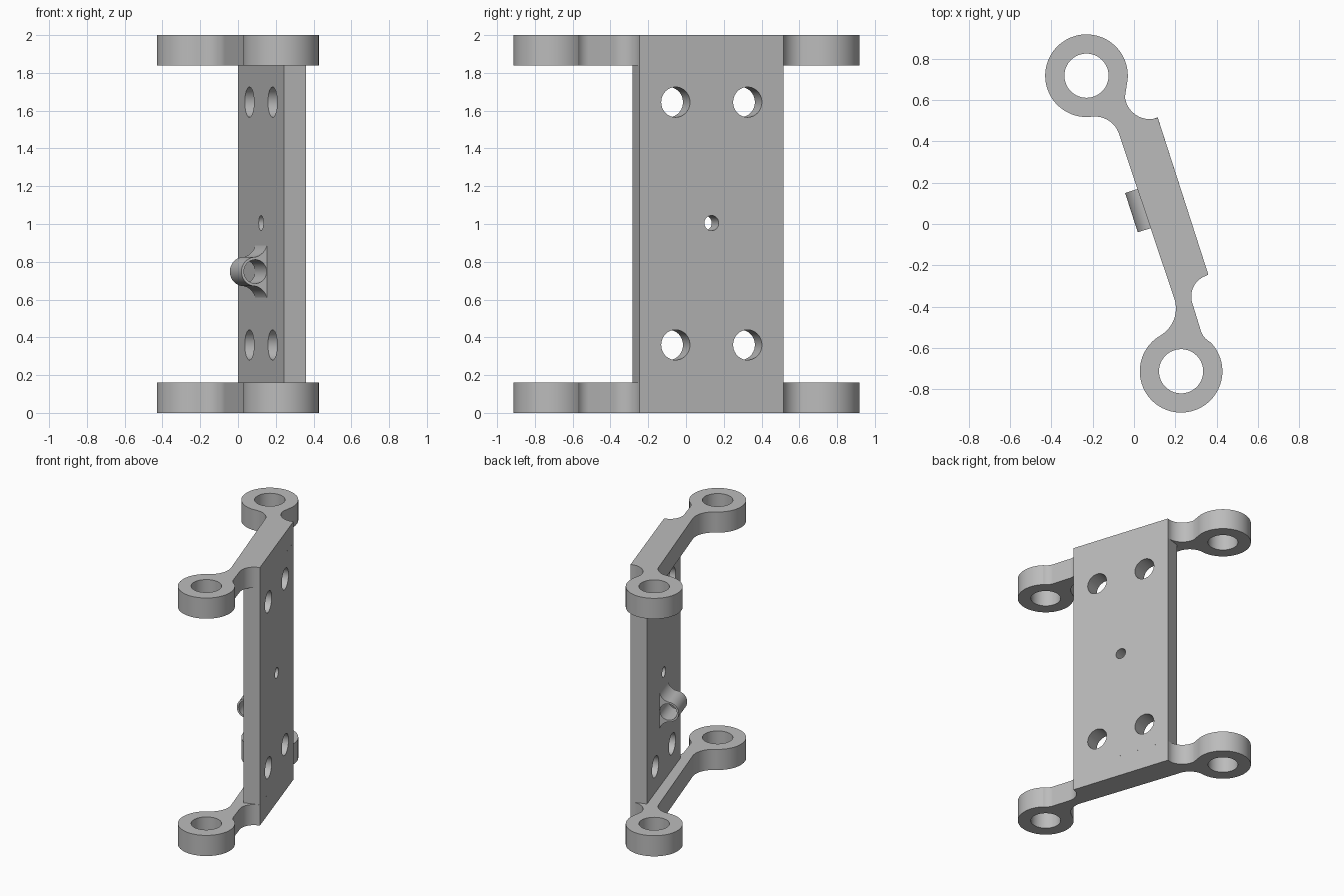
import bpy, bmesh
from math import cos, sin, radians, pi, atan2
from mathutils import Vector, Matrix

cube = bpy.data.objects.get("Cube")
if cube:
    bpy.data.objects.remove(cube, do_unlink=True)

GREY = bpy.data.materials.new("plain grey")
GREY.use_nodes = True
GREY.diffuse_color = (0.5, 0.5, 0.5, 1)
GREY.node_tree.nodes["Principled BSDF"].inputs["Base Color"].default_value = (0.5, 0.5, 0.5, 1)

# Directions of the slanted plate: along it, up, and out of its face
TILT = radians(17.85)
NORMAL = Vector((cos(TILT), sin(TILT), 0))
ALONG = Vector((-sin(TILT), cos(TILT), 0))
UP = Vector((0, 0, 1))


def frame(x_axis, y_axis, origin):
    m = Matrix((x_axis, y_axis, x_axis.cross(y_axis))).transposed().to_4x4()
    m.translation = origin
    return m


def arc(cx, cy, r, a0=0, a1=360, n=64):
    """Points on an arc given by centre, radius and degrees; a full circle by default."""
    last = n if a1 - a0 == 360 else n - 1
    angles = [radians(a0 + (a1 - a0) * i / last) for i in range(n)]
    return [(cx + r * cos(a), cy + r * sin(a)) for a in angles]


def arc3(p, q, s, n=16):
    """Points on the arc from p through q to s."""
    p, q, s = Vector(p), Vector(q), Vector(s)
    a, b = q - p, s - p
    d = 2 * (a.x * b.y - a.y * b.x)
    c = p + Vector((b.y * a.dot(a) - a.y * b.dot(b), a.x * b.dot(b) - b.x * a.dot(a))) / d
    start = atan2(p.y - c.y, p.x - c.x)
    sweep = (atan2(s.y - c.y, s.x - c.x) - start) % (2 * pi)
    if d < 0:
        sweep -= 2 * pi
    r = (p - c).length
    return [(c.x + r * cos(start + sweep * i / (n - 1)),
             c.y + r * sin(start + sweep * i / (n - 1))) for i in range(n)]


def prism(name, loops, depth, matrix):
    """Extrude an outline with holes, centred on the plane of the matrix."""
    curve = bpy.data.curves.new(name, 'CURVE')
    curve.dimensions = '2D'
    curve.fill_mode = 'BOTH'
    curve.extrude = depth / 2
    for loop in loops:
        spline = curve.splines.new('POLY')
        spline.points.add(len(loop) - 1)
        for point, (x, y) in zip(spline.points, loop):
            point.co = (x, y, 0, 1)
        spline.use_cyclic_u = True
    helper = bpy.data.objects.new(name + " outline", curve)
    bpy.context.collection.objects.link(helper)
    mesh = bpy.data.meshes.new_from_object(
        helper.evaluated_get(bpy.context.evaluated_depsgraph_get()))
    bpy.data.objects.remove(helper, do_unlink=True)

    bm = bmesh.new()
    bm.from_mesh(mesh)
    bmesh.ops.remove_doubles(bm, verts=bm.verts, dist=0.0005)
    bmesh.ops.recalc_face_normals(bm, faces=bm.faces)
    bm.to_mesh(mesh)
    bm.free()
    mesh.transform(matrix)
    mesh.materials.clear()
    mesh.materials.append(GREY)

    obj = bpy.data.objects.new(name, mesh)
    bpy.context.collection.objects.link(obj)
    bpy.ops.object.select_all(action='DESELECT')
    obj.select_set(True)
    bpy.context.view_layer.objects.active = obj
    bpy.ops.object.shade_smooth_by_angle(angle=radians(30))
    return obj


# Flange arms with a ring at each end, at the bottom and the top
FLANGE = 0.16
front_ring, back_ring = (0.228, -0.713), (-0.23, 0.718)
outline = (
    arc3((-0.2, 0.52), (-0.112, 0.493), (-0.069, 0.425))
    + arc3((0.198, -0.37), (0.19, -0.47), (0.128, -0.54))
    + arc(*front_ring, 0.2, 120, 405)
    + arc3((0.37, -0.572), (0.342, -0.55), (0.323, -0.515))
    + arc3((0.283, -0.385), (0.29, -0.3), (0.345, -0.252))
    + [(0.36, -0.245), (0.115, 0.515)]
    + arc3((0.087, 0.508), (0, 0.535), (-0.044, 0.615))
    + arc(*back_ring, 0.2, -12, 278)
)
bores = [arc(*c, 0.107) for c in (front_ring, back_ring)]
for name, z in (("bottom_flange", FLANGE / 2), ("top_flange", 2 - FLANGE / 2)):
    prism(name, [outline] + bores, FLANGE, Matrix.Translation((0, 0, z)))

# Tall plate with four bolt holes and a small centre hole
INNER, OUTER, MIDDLE = 0.146, 0.2675, 0.056
panel = [(s, z) for s, z in ((-0.4, FLANGE), (0.4, FLANGE), (0.4, 2 - FLANGE), (-0.4, 2 - FLANGE))]
holes = [arc(s, z, 0.08) for s in (-0.2, 0.2) for z in (0.36, 1.645)] + [arc(0, 1.005, 0.04)]
centre = ALONG * MIDDLE + NORMAL * (INNER + OUTER) / 2
prism("plate", [panel] + holes, OUTER - INNER, frame(ALONG, UP, centre))

# Tube boss with flared foot on the inner face of the plate
AXIS = 0.082
foot = INNER + 0.004
boss = (
    [(foot, 0.137)]
    + arc3((INNER, 0.137), (0.122, 0.098), (AXIS, 0.077))
    + arc(AXIS, 0, 0.077, 90, 270, 40)
    + arc3((AXIS, -0.077), (0.122, -0.098), (INNER, -0.137))
    + [(foot, -0.137)]
)
prism("tube_boss", [boss, arc(AXIS, 0, 0.063)], 0.2,
      frame(NORMAL, UP, ALONG * MIDDLE + UP * 0.748))
